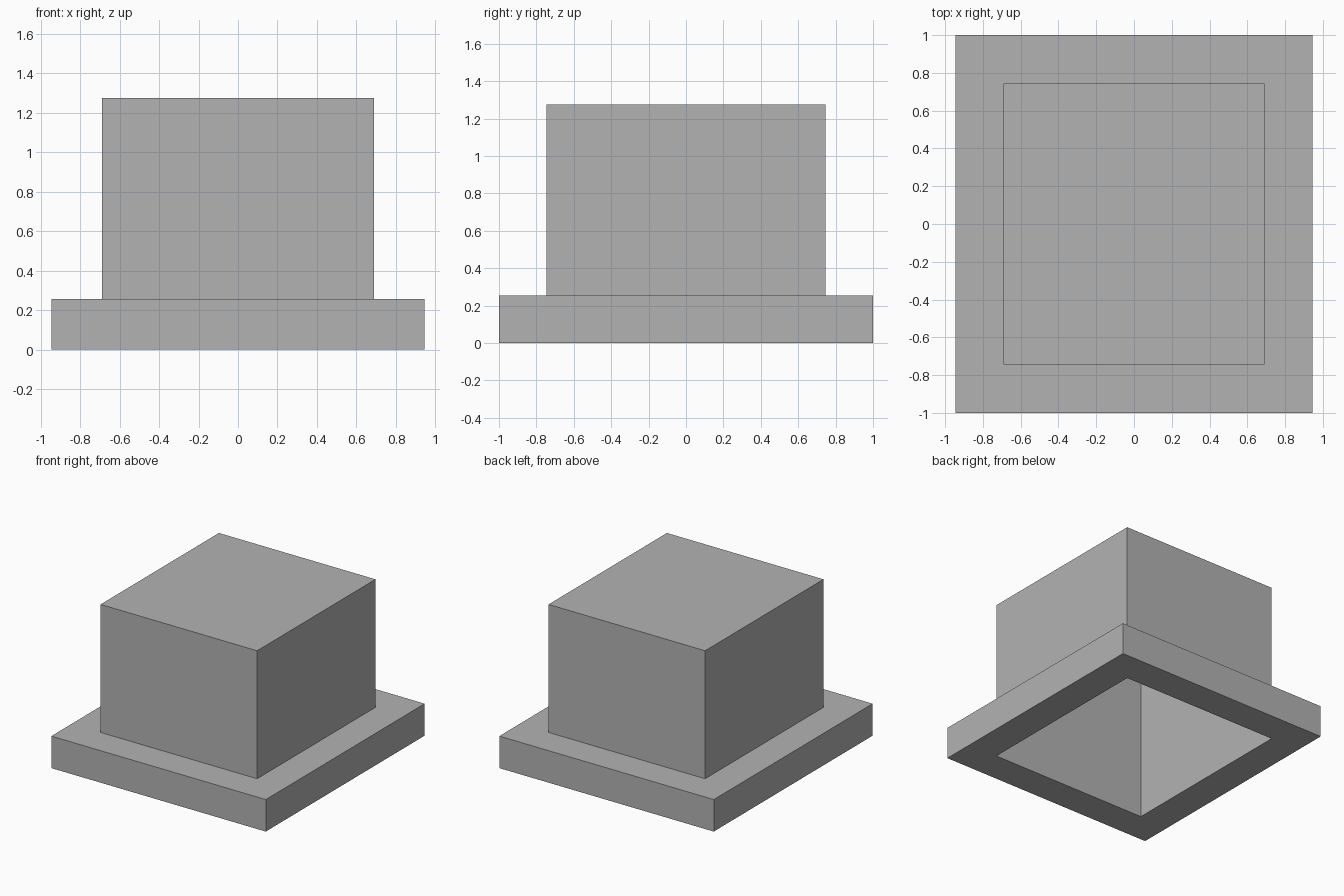
import bpy
import bmesh

# Remove the default object
cube = bpy.data.objects.get("Cube")
if cube:
    bpy.data.objects.remove(cube, do_unlink=True)

LEDGE = 0.255                      # flange height and overhang
OUTER = (0.945, 1.0)               # flange half sizes
INNER = (OUTER[0] - LEDGE, OUTER[1] - LEDGE)
TOP = 1.275

grey = bpy.data.materials.new("plain_grey")
grey.use_nodes = True
colour = (0.45, 0.45, 0.45, 1)
grey.diffuse_color = colour
grey.node_tree.nodes["Principled BSDF"].inputs["Base Color"].default_value = colour


def loop(bm, half, z):
    """Rectangular ring of vertices, counter-clockwise from above."""
    x, y = half
    return [bm.verts.new((sx * x, sy * y, z))
            for sx, sy in ((-1, -1), (1, -1), (1, 1), (-1, 1))]


def bridge(bm, a, b):
    for i in range(4):
        j = (i + 1) % 4
        bm.faces.new((a[i], a[j], b[j], b[i]))


def finish(bm, name):
    mesh = bpy.data.meshes.new(name)
    bm.to_mesh(mesh)
    bm.free()
    mesh.materials.append(grey)
    obj = bpy.data.objects.new(name, mesh)
    bpy.context.collection.objects.link(obj)


# Hollow upper box, open underneath
bm = bmesh.new()
rim, roof = loop(bm, INNER, 0), loop(bm, INNER, TOP)
bridge(bm, rim, roof)
bm.faces.new(roof)
finish(bm, "upper_box")

# Flange around the foot of the box: underside, outer walls, ledge
bm = bmesh.new()
rings = [loop(bm, INNER, 0), loop(bm, OUTER, 0),
         loop(bm, OUTER, LEDGE), loop(bm, INNER, LEDGE)]
for lower, upper in zip(rings, rings[1:]):
    bridge(bm, lower, upper)
finish(bm, "base_flange")
